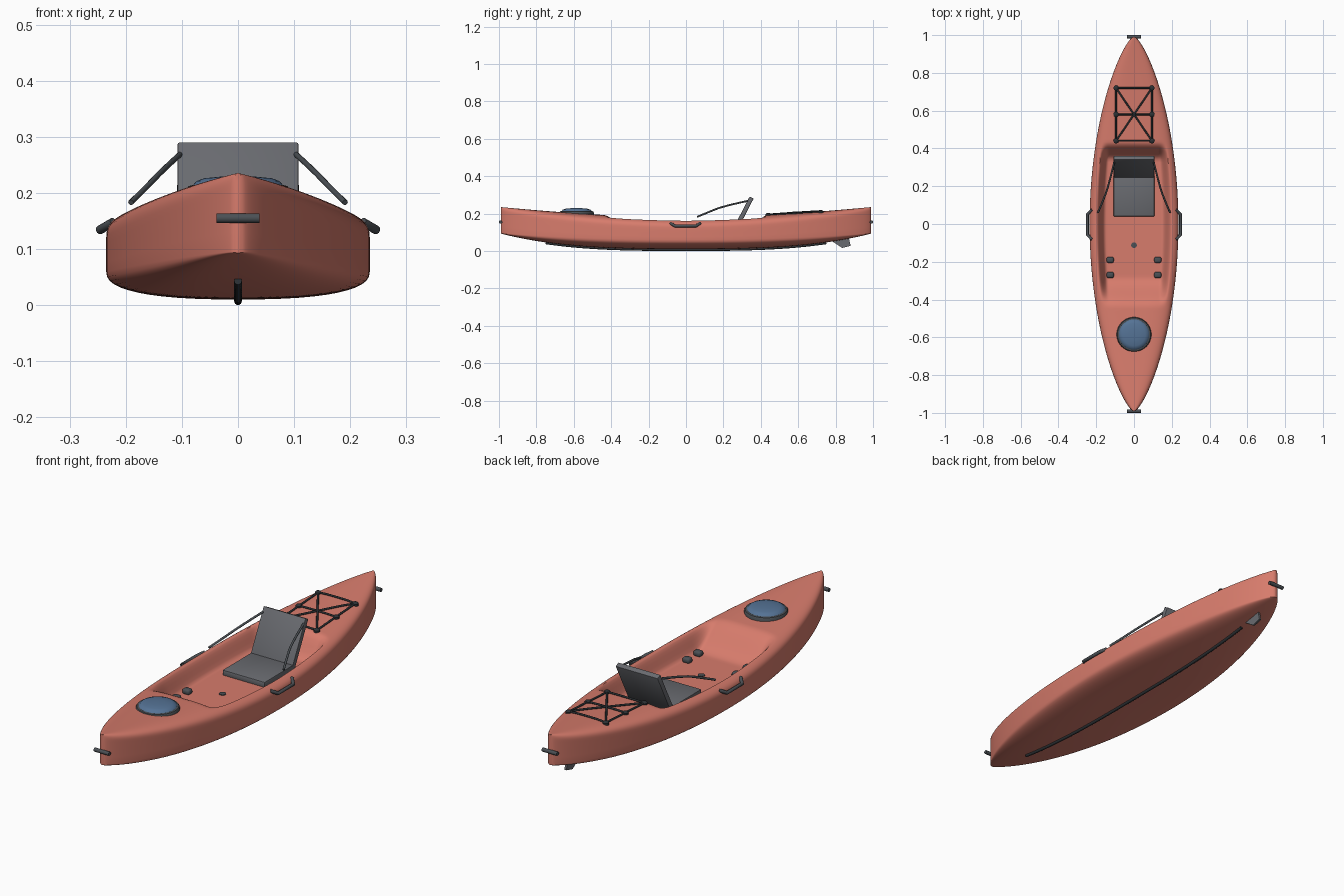
import bpy, bmesh, math
from mathutils import Vector

if "Cube" in bpy.data.objects:
    bpy.data.objects.remove(bpy.data.objects["Cube"], do_unlink=True)


def material(name, rgb):
    m = bpy.data.materials.new(name)
    m.use_nodes = True
    m.diffuse_color = (*rgb, 1)
    m.node_tree.nodes["Principled BSDF"].inputs["Base Color"].default_value = (*rgb, 1)
    return m


CORAL = material("coral hull", (0.68, 0.2, 0.15))
GREY = material("seat grey", (0.14, 0.145, 0.16))
SLATE = material("slate fittings", (0.07, 0.08, 0.09))
BLACK = material("dark cord", (0.025, 0.03, 0.034))
BLUE = material("hatch blue", (0.09, 0.17, 0.3))

LENGTH = 0.99   # half length of the hull


def smooth(edge0, edge1, v):
    s = min(1, max(0, (v - edge0) / (edge1 - edge0)))
    return s * s * (3 - 2 * s)


# Hull lines as functions of the position along the length
def half_width(y):
    return 0.006 + 0.229 * max(0, 1 - (y / LENGTH) ** 2) ** 0.75


def keel_z(y):
    return 0.01 + 0.083 * abs(y / LENGTH) ** 3


def deck_z(x, y):
    t = abs(y / LENGTH)
    u = min(1, abs(x) / half_width(y))
    top = 0.177 + 0.058 * t ** 1.6
    edge = 0.11 + 0.09 * t ** 2
    z = edge + (top - edge) * max(0, 1 - u ** 3.5) ** (1 / 3.5)
    well = smooth(0.86, 0.64, u) * smooth(-0.44, -0.28, y) * smooth(0.43, 0.34, y)
    return z + (0.086 - z) * well


def finish(obj, mat, angle=40):
    obj.data.materials.append(mat)
    bpy.ops.object.select_all(action="DESELECT")
    obj.select_set(True)
    bpy.context.view_layer.objects.active = obj
    bpy.ops.object.shade_smooth_by_angle(angle=math.radians(angle))
    return obj


def mesh_object(name, bm, mat, angle=40):
    bmesh.ops.recalc_face_normals(bm, faces=bm.faces)
    me = bpy.data.meshes.new(name)
    bm.to_mesh(me)
    bm.free()
    obj = bpy.data.objects.new(name, me)
    bpy.context.collection.objects.link(obj)
    return finish(obj, mat, angle)


def tube(name, points, radius, mat, kind="POLY"):
    cu = bpy.data.curves.new(name, "CURVE")
    cu.dimensions = "3D"
    cu.bevel_depth = radius
    cu.bevel_resolution = 3
    cu.use_fill_caps = True
    sp = cu.splines.new(kind)
    sp.points.add(len(points) - 1)
    for p, co in zip(sp.points, points):
        p.co = (*co, 1)
    if kind == "NURBS":
        sp.order_u = 3
        sp.use_endpoint_u = True
    cu.materials.append(mat)
    obj = bpy.data.objects.new(name, cu)
    bpy.context.collection.objects.link(obj)
    return obj


def box(name, size, loc, mat, bevel, tilt=0, segments=2):
    bm = bmesh.new()
    bmesh.ops.create_cube(bm, size=1)
    bmesh.ops.scale(bm, vec=size, verts=bm.verts)
    bmesh.ops.bevel(bm, geom=bm.edges[:], offset=bevel, segments=segments,
                    profile=0.5, affect="EDGES")
    obj = mesh_object(name, bm, mat)
    obj.location = loc
    obj.rotation_euler.x = tilt
    return obj


def lathe(name, profile, loc, mat, steps=48):
    bm = bmesh.new()
    vs = [bm.verts.new((r, 0, z)) for r, z in profile]
    es = [bm.edges.new(pair) for pair in zip(vs, vs[1:])]
    bmesh.ops.spin(bm, geom=vs + es, axis=(0, 0, 1), cent=(0, 0, 0),
                   angle=math.tau, steps=steps)
    bmesh.ops.remove_doubles(bm, verts=bm.verts, dist=0.0001)
    obj = mesh_object(name, bm, mat)
    obj.location = loc
    return obj


# Hull: loft of cross-sections with the cockpit well pressed into the deck
def section(y):
    w, zk = half_width(y), keel_z(y)
    t = abs(y / LENGTH)
    chine = 0.06 + 0.035 * t ** 2
    half = []
    for i in range(13):
        a = i / 12 * math.pi / 2
        half.append((w * math.sin(a) ** 0.8, chine - (chine - zk) * math.cos(a) ** 0.8
                     if i < 12 else chine))
    rim = deck_z(w, y)
    half += [(w, chine + (rim - chine) * k / 3) for k in (1, 2)]
    half += [(x, deck_z(x, y)) for x in
             (w * math.cos(i / 32 * math.pi / 2) ** 0.8 for i in range(32))]
    half.append((0, deck_z(0, y)))
    ring = half + [(-x, z) for x, z in half[-2:0:-1]]
    return [Vector((x, y, z)) for x, z in ring]


bm = bmesh.new()
STATIONS = 160
rings = []
for i in range(STATIONS + 1):
    s = 2 * i / STATIONS - 1
    y = LENGTH * (0.4 * s + 0.6 * math.sin(s * math.pi / 2))
    rings.append([bm.verts.new(co) for co in section(y)])
for a, b in zip(rings, rings[1:]):
    for j in range(len(a)):
        k = (j + 1) % len(a)
        bm.faces.new((a[j], a[k], b[k], b[j]))
bm.faces.new(rings[0])
bm.faces.new(rings[-1])
mesh_object("hull", bm, CORAL, 45)

# Keel strip and skeg
tube("keel_strip", [(0, y, keel_z(y) - 0.003) for y in (i / 20 * 0.75 for i in range(-20, 21))],
     0.007, BLACK)
bm = bmesh.new()
outline = [(0.77, 0.06), (0.835, 0.016), (0.88, 0.028), (0.87, 0.075)]
face = bm.faces.new([bm.verts.new((-0.005, y, z)) for y, z in outline])
out = bmesh.ops.extrude_face_region(bm, geom=[face])
bmesh.ops.translate(bm, vec=(0.01, 0, 0),
                    verts=[g for g in out["geom"] if isinstance(g, bmesh.types.BMVert)])
mesh_object("skeg", bm, GREY)

# Round bow hatch
hatch_at = (0, -0.585, 0.2)
lathe("hatch_rim", [(0.092, -0.02), (0.092, 0.006), (0.088, 0.012), (0.08, 0.014), (0.078, 0.008)],
      hatch_at, SLATE)
lathe("hatch_lid", [(0.08, 0), (0.08, 0.014), (0.074, 0.021), (0.06, 0.026), (0.03, 0.029), (0, 0.03)],
      hatch_at, BLUE)

# Seat
box("seat_pan", (0.216, 0.225, 0.026), (0, 0.153, 0.097), GREY, 0.004)
box("seat_back", (0.216, 0.024, 0.222), (0, 0.3, 0.187), GREY, 0.004, tilt=-0.475)

# Fittings that repeat on both sides
for side, s in (("left", 1), ("right", -1)):
    tube(f"seat_strap_{side}", [(s * 0.104, 0.33, 0.268), (s * 0.135, 0.2, 0.24),
                                (s * 0.165, 0.12, 0.208), (s * 0.191, 0.06, 0.183)],
         0.005, SLATE, "NURBS")
    tube(f"carry_handle_{side}", [(s * 0.222, -0.082, 0.148), (s * 0.246, -0.058, 0.134),
                                  (s * 0.246, 0.052, 0.134), (s * 0.222, 0.076, 0.148)],
         0.008, SLATE)
    for n, y in enumerate((-0.19, -0.27)):
        box(f"foot_rest_{side}_{n + 1}", (0.038, 0.032, 0.026), (s * 0.126, y, 0.095),
            SLATE, 0.01, segments=3)

# Drain plug in the cockpit floor
lathe("drain_plug", [(0.015, 0), (0.015, 0.004), (0, 0.005)], (0, -0.112, 0.085), SLATE, 24)

# Grab toggles at both ends
for end, s in (("bow", -1), ("stern", 1)):
    tube(f"{end}_toggle", [(-0.038, s * 0.991, 0.155), (0.038, s * 0.991, 0.155)], 0.009, SLATE)

# Bungee lacing on the rear deck
ROWS, REACH = (0.44, 0.58, 0.72), 0.095


def cord(name, start, end):
    pts = []
    for i in range(9):
        x, y = Vector(start).lerp(Vector(end), i / 8)
        pts.append((x, y, deck_z(x, y) + 0.004))
    tube(name, pts, 0.0045, BLACK)


for n, y in enumerate(ROWS):
    cord(f"cross_cord_{n + 1}", (-REACH, y), (REACH, y))
for side, s in (("left", 1), ("right", -1)):
    cord(f"side_cord_{side}", (s * REACH, ROWS[0]), (s * REACH, ROWS[-1]))
    cord(f"diagonal_cord_{side}", (s * REACH, ROWS[0]), (-s * REACH, ROWS[-1]))
    for n, y in enumerate(ROWS):
        x = s * REACH
        lathe(f"cord_anchor_{side}_{n + 1}", [(0.014, -0.006), (0.014, 0.006), (0.009, 0.011), (0, 0.012)],
              (x, y, deck_z(x, y)), BLACK, 16)
